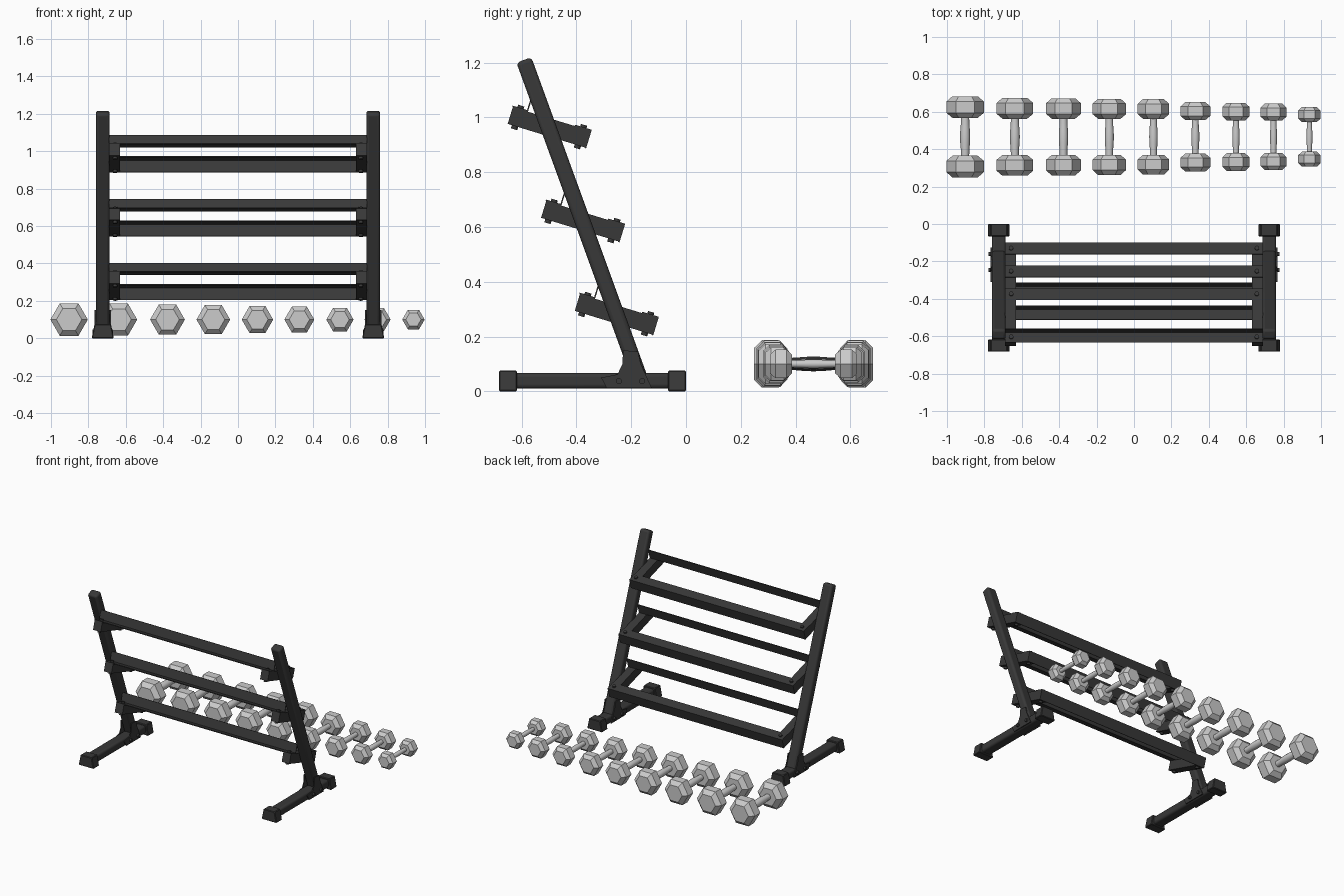
import bpy, bmesh, math
from mathutils import Matrix, Vector

if "Cube" in bpy.data.objects:
    bpy.data.objects.remove(bpy.data.objects["Cube"])

dark = bpy.data.materials.new("dark_steel")
dark.diffuse_color = (0.04, 0.04, 0.04, 1)
dark.use_nodes = True
dark.node_tree.nodes["Principled BSDF"].inputs["Base Color"].default_value = dark.diffuse_color


def finish(name, bm, mat=None, mirror=False, bevel=0, segs=2, smooth=False):
    bmesh.ops.recalc_face_normals(bm, faces=bm.faces)
    me = bpy.data.meshes.new(name)
    bm.to_mesh(me)
    bm.free()
    ob = bpy.data.objects.new(name, me)
    bpy.context.collection.objects.link(ob)
    if mat:
        me.materials.append(mat)
    if bevel:
        m = ob.modifiers.new("bevel", "BEVEL")
        m.width, m.segments = bevel, segs
    if mirror:
        ob.modifiers.new("mirror", "MIRROR")
    if smooth:
        bpy.ops.object.select_all(action='DESELECT')
        bpy.context.view_layer.objects.active = ob
        ob.select_set(True)
        bpy.ops.object.shade_smooth_by_angle(angle=math.radians(35))
    return ob


def box(bm, lo, hi, mat=Matrix()):
    lo, hi = Vector(lo), Vector(hi)
    s = hi - lo
    bmesh.ops.create_cube(bm, size=1, matrix=mat @ Matrix.Translation((lo + hi) / 2)
                          @ Matrix.Diagonal((s.x, s.y, s.z, 1)))


def bolt(bm, r, h, mat, segs=12):
    bmesh.ops.create_cone(bm, cap_ends=True, segments=segs, radius1=r, radius2=r,
                          depth=h, matrix=mat)


def rings(bm, profile, n, cx, cy, cz, phase=0):
    """Closed solid turned about a line along y; profile = (y, radius)."""
    loops = [[bm.verts.new((cx + r * math.cos(phase + 2 * math.pi * i / n), cy + y,
                            cz + r * math.sin(phase + 2 * math.pi * i / n)))
              for i in range(n)] for y, r in profile]
    for a, b in zip(loops, loops[1:]):
        for i in range(n):
            bm.faces.new((a[i], a[(i + 1) % n], b[(i + 1) % n], b[i]))
    bm.faces.new(loops[0])
    bm.faces.new(loops[-1])


X = 0.723  # side frame centre

# Leaning uprights
bm = bmesh.new()
lean = Matrix.Translation((X, -0.592, 1.21)) @ Matrix.Rotation(math.radians(20), 4, 'X')
box(bm, (-0.037, -0.029, -1.24), (0.037, 0.029, 0), lean)
finish("upright", bm, dark, True, 0.014, 3, True)

# Floor tubes
bm = bmesh.new()
box(bm, (X - 0.037, -0.67, 0.01), (X + 0.037, -0.01, 0.067))
finish("floor_tube", bm, dark, True, 0.014, 3, True)

# Tapered end caps on the floor tubes
bm = bmesh.new()
for y0, y1 in ((-0.683, -0.617), (-0.066, 0.0)):
    lo = [bm.verts.new((X + s * 0.059, y, 0)) for s, y in ((-1, y0), (1, y0), (1, y1), (-1, y1))]
    hi = [bm.verts.new((X + s * 0.044, y, 0.076)) for s, y in ((-1, y0), (1, y0), (1, y1), (-1, y1))]
    bm.faces.new(lo)
    bm.faces.new(hi)
    for i in range(4):
        j = (i + 1) % 4
        bm.faces.new((lo[i], lo[j], hi[j], hi[i]))
finish("foot_cap", bm, dark, True, 0.004, 1)

# Gusset plates with bolts where upright meets floor tube
bm = bmesh.new()
outline = [(-0.31, 0.05), (-0.25, 0.062), (-0.232, 0.1), (-0.23, 0.15),
           (-0.175, 0.145), (-0.165, 0.1), (-0.125, 0.012), (-0.29, 0.012)]
for x in (X - 0.043, X + 0.037):
    f = bm.faces.new([bm.verts.new((x, y, z)) for y, z in outline])
    g = bmesh.ops.extrude_face_region(bm, geom=[f])["geom"]
    bmesh.ops.translate(bm, vec=(0.006, 0, 0), verts=[v for v in g if isinstance(v, bmesh.types.BMVert)])
    bm.faces.new([bm.verts.new(v.co) for v in f.verts]) if not f.is_valid else None
finish("gusset_plate", bm, dark, True)

bm = bmesh.new()
for y in (-0.245, -0.16):
    bolt(bm, 0.011, 0.11, Matrix.Translation((X, y, 0.037)) @ Matrix.Rotation(math.pi / 2, 4, 'Y'))
finish("gusset_bolt", bm, dark, True)

# Three sloping shelves: side brackets, rails and bolts
T = 0.005
for k, (cy, cz) in enumerate(((-0.5, 0.965), (-0.378, 0.622), (-0.255, 0.282))):
    M = Matrix.Translation((0, cy, cz)) @ Matrix.Rotation(math.radians(-17), 4, 'X')
    n = "_%d" % (k + 1)
    bm = bmesh.new()
    box(bm, (0.63, -0.148, -0.033), (0.69, 0.148, 0.031), M)
    finish("shelf_bracket" + n, bm, dark, True)

    # Front rail: flat strip with an upright lip
    bm = bmesh.new()
    box(bm, (-0.69, -0.15, 0.031), (0.69, -0.09, 0.031 + T), M)
    box(bm, (-0.69, -0.09 - T, 0.031), (0.69, -0.09, 0.098), M)
    finish("front_rail" + n, bm, dark)

    # Back rail: flat strip with a hanging flange
    bm = bmesh.new()
    box(bm, (-0.69, 0.088, 0.031), (0.69, 0.152, 0.031 + T), M)
    box(bm, (-0.69, 0.152 - T, -0.035), (0.69, 0.152, 0.031), M)
    finish("back_rail" + n, bm, dark)

    bm = bmesh.new()
    for u in (-0.12, 0.12):
        bolt(bm, 0.012, 0.09, M @ Matrix.Translation((0.657, u, 0)))
    finish("shelf_bolt" + n, bm, dark, True)

# Row of hexagonal dumbbells: centre x, radius, half length, head length
bells = [(-0.903, 0.100, 0.217, 0.117), (-0.637, 0.098, 0.208, 0.112),
         (-0.377, 0.093, 0.206, 0.110), (-0.132, 0.090, 0.203, 0.107),
         (0.104, 0.084, 0.201, 0.105), (0.328, 0.080, 0.185, 0.096),
         (0.545, 0.073, 0.182, 0.095), (0.746, 0.070, 0.177, 0.090),
         (0.938, 0.060, 0.159, 0.080)]
CY, CZ = 0.466, 0.1
for k, (x, r, half, head) in enumerate(bells):
    bm = bmesh.new()
    for s in (-1, 1):
        prof = [(half, 0.68 * r), (half - 0.24 * head, r),
                (half - 0.76 * head, r), (half - head, 0.66 * r)]
        rings(bm, [(s * y, q) for y, q in prof], 6, x, CY, CZ)
    finish("dumbbell_heads_%d" % (k + 1), bm)

    # Grip swelling in the middle
    bm = bmesh.new()
    e = half - head + 0.01
    g = 0.27 * r
    rings(bm, [(-e, 0.8 * g), (-0.6 * e, 0.85 * g), (-0.3 * e, 0.96 * g), (0, g),
               (0.3 * e, 0.96 * g), (0.6 * e, 0.85 * g), (e, 0.8 * g)], 12, x, CY, CZ)
    finish("dumbbell_grip_%d" % (k + 1), bm, smooth=True)
